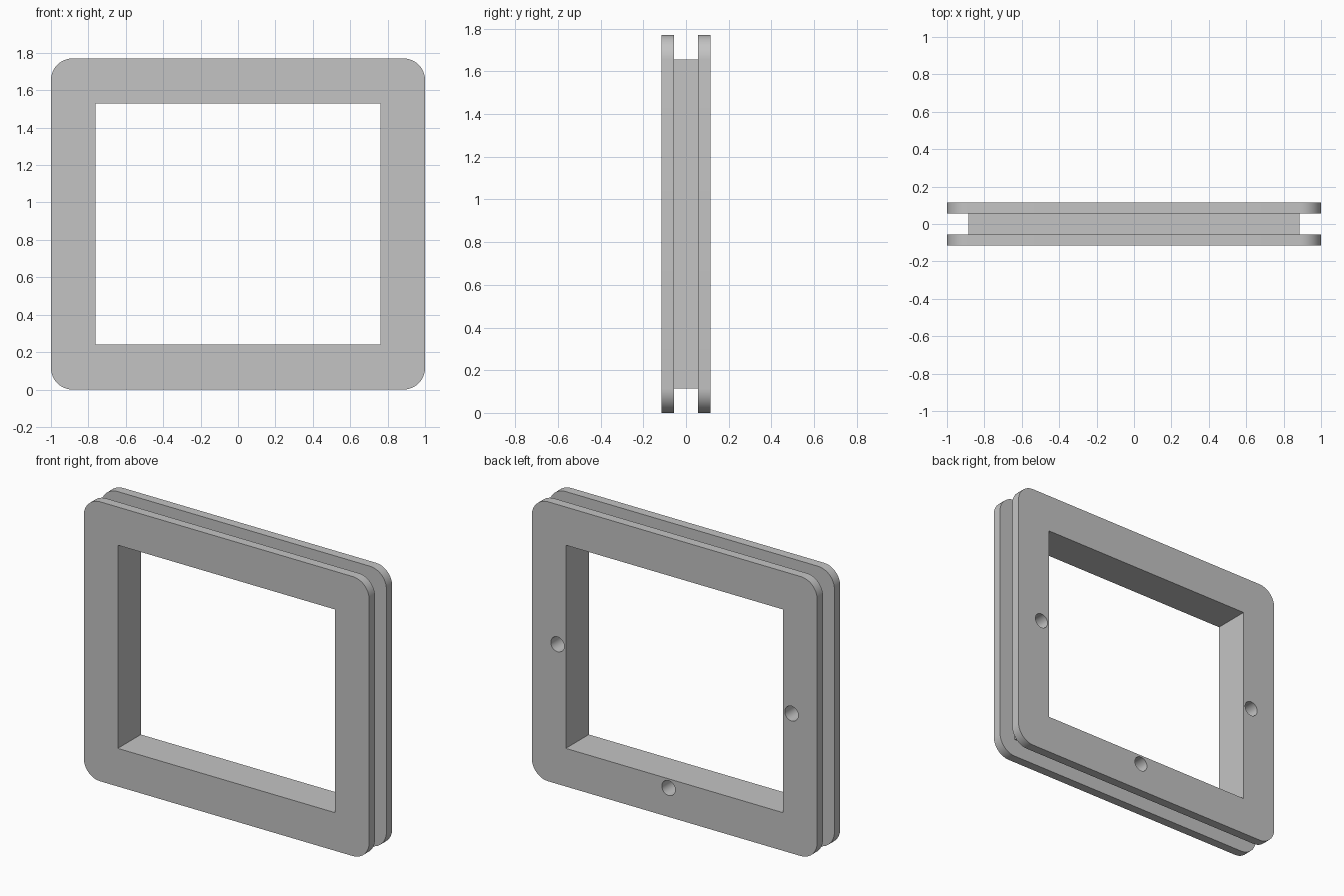
import bpy
import bmesh
from math import radians
from mathutils import Matrix, Vector

WIDTH, HEIGHT, DEPTH = 2.0, 1.77, 0.23
FLANGE = 0.058           # thickness of each outer plate
GROOVE = 0.115           # groove depth and corner radius
OPEN_W, OPEN_H = 1.523, 1.287
MID_Z = HEIGHT / 2

if "Cube" in bpy.data.objects:
    bpy.data.objects.remove(bpy.data.objects["Cube"], do_unlink=True)

grey = bpy.data.materials.new("mid grey")
grey.use_nodes = True
COLOUR = (0.55, 0.55, 0.55, 1.0)
grey.diffuse_color = COLOUR
grey.node_tree.nodes["Principled BSDF"].inputs["Base Color"].default_value = COLOUR


def make_object(name, bm):
    mesh = bpy.data.meshes.new(name)
    bm.to_mesh(mesh)
    bm.free()
    mesh.materials.append(grey)
    obj = bpy.data.objects.new(name, mesh)
    bpy.context.collection.objects.link(obj)
    return obj


def slab(name, width, height, depth, y=0.0, radius=0.0):
    """Upright box, with its four corners rounded if a radius is given."""
    bm = bmesh.new()
    bmesh.ops.create_cube(bm, size=1)
    bmesh.ops.scale(bm, vec=(width, depth, height), verts=bm.verts)
    if radius:
        corners = [e for e in bm.edges
                   if abs((e.verts[0].co - e.verts[1].co).normalized().y) > 0.9]
        bmesh.ops.bevel(bm, geom=corners, offset=radius, segments=12,
                        profile=0.5, affect='EDGES')
    bmesh.ops.translate(bm, vec=(0, y, MID_Z), verts=bm.verts)
    return make_object(name, bm)


def hole_cutter(x, z, radius=0.047, depth=0.17):
    """Cylinder that sinks a blind hole into the back face."""
    bm = bmesh.new()
    place = (Matrix.Translation(Vector((x, DEPTH / 2, z)))
             @ Matrix.Rotation(radians(90), 4, 'X'))
    bmesh.ops.create_cone(bm, cap_ends=True, segments=32, radius1=radius,
                          radius2=radius, depth=2 * depth, matrix=place)
    return make_object("hole_cutter", bm)


def combine(target, other, operation):
    mod = target.modifiers.new("combine", 'BOOLEAN')
    mod.operation = operation
    mod.solver = 'EXACT'
    mod.object = other
    bpy.context.view_layer.objects.active = target
    bpy.ops.object.modifier_apply(modifier=mod.name)
    bpy.data.objects.remove(other, do_unlink=True)


# Square-cornered core, reaching into both plates
frame = slab("grooved_frame", WIDTH - 2 * GROOVE, HEIGHT - 2 * GROOVE, DEPTH - FLANGE)

# Front and back plates with rounded corners
for side in (-1, 1):
    plate = slab("plate", WIDTH, HEIGHT, FLANGE,
                 y=side * (DEPTH - FLANGE) / 2, radius=GROOVE)
    combine(frame, plate, 'UNION')

# Window opening
combine(frame, slab("opening_cutter", OPEN_W, OPEN_H, DEPTH * 2), 'DIFFERENCE')

# Blind holes in the back: both sides and the bottom rail
for x, z in ((-0.82, MID_Z), (0.82, MID_Z), (0.042, 0.183)):
    combine(frame, hole_cutter(x, z), 'DIFFERENCE')

# Smooth the round corners and holes, keep the edges sharp
bpy.ops.object.select_all(action='DESELECT')
frame.select_set(True)
bpy.context.view_layer.objects.active = frame
bpy.ops.object.shade_smooth_by_angle(angle=radians(30))
